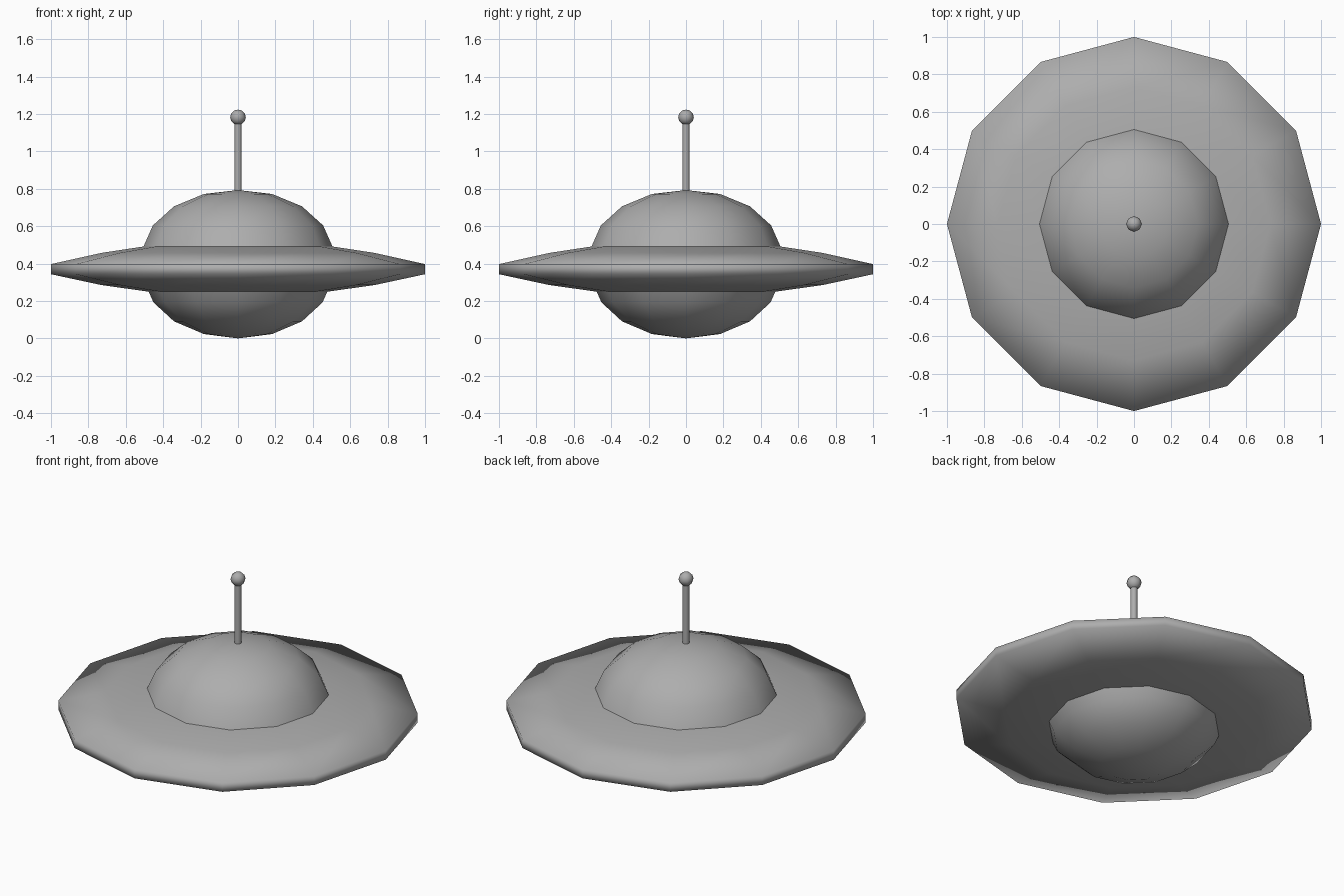
import bpy, bmesh
from math import cos, sin, pi

if "Cube" in bpy.data.objects:
    bpy.data.objects.remove(bpy.data.objects["Cube"])

# Dark grey used for every part
grey = bpy.data.materials.new("dark_grey")
grey.diffuse_color = (0.42, 0.42, 0.42, 1)
grey.use_nodes = True
grey.node_tree.nodes["Principled BSDF"].inputs["Base Color"].default_value = grey.diffuse_color


def lathe(name, profile, sides, angle=180):
    """Spin (radius, z) points, listed bottom to top, around the z axis."""
    bm = bmesh.new()
    rings = []
    for r, z in profile:
        n = 1 if r == 0 else sides
        rings.append([bm.verts.new((r * cos(2 * pi * i / sides), r * sin(2 * pi * i / sides), z))
                      for i in range(n)])
    for a, b in zip(rings, rings[1:]):
        for i in range(sides):
            j = (i + 1) % sides
            corners = [a[i % len(a)], a[j % len(a)], b[j % len(b)], b[i % len(b)]]
            bm.faces.new(list(dict.fromkeys(corners)))
    bmesh.ops.recalc_face_normals(bm, faces=bm.faces)
    mesh = bpy.data.meshes.new(name)
    bm.to_mesh(mesh)
    bm.free()
    mesh.materials.append(grey)
    obj = bpy.data.objects.new(name, mesh)
    bpy.context.collection.objects.link(obj)
    bpy.context.view_layer.objects.active = obj
    obj.select_set(True)
    bpy.ops.object.shade_smooth_by_angle(angle=angle * pi / 180)
    obj.select_set(False)
    return obj


# Thin saucer disc, smooth around its blunt rim
lathe("saucer_disc", [(0, 0.25), (0.48, 0.25), (0.73, 0.285), (1, 0.343), (1, 0.397),
                      (0.73, 0.457), (0.5, 0.492), (0, 0.492)], 12)

# Upper cabin dome
lathe("upper_dome", [(0.508, 0.485), (0.455, 0.604), (0.342, 0.706),
                     (0.182, 0.772), (0, 0.793)], 12)

# Lower belly dome
lathe("lower_dome", [(0, 0), (0.182, 0.023), (0.342, 0.091),
                     (0.452, 0.192), (0.5, 0.3)], 12)

# Antenna rod and its ball tip
lathe("antenna_rod", [(0, 0.75), (0.019, 0.75), (0.019, 1.17), (0, 1.17)], 12, 40)
lathe("antenna_ball", [(0.042 * sin(pi * k / 6) if 0 < k < 6 else 0, 1.182 - 0.041 * cos(pi * k / 6))
                       for k in range(7)], 8)
